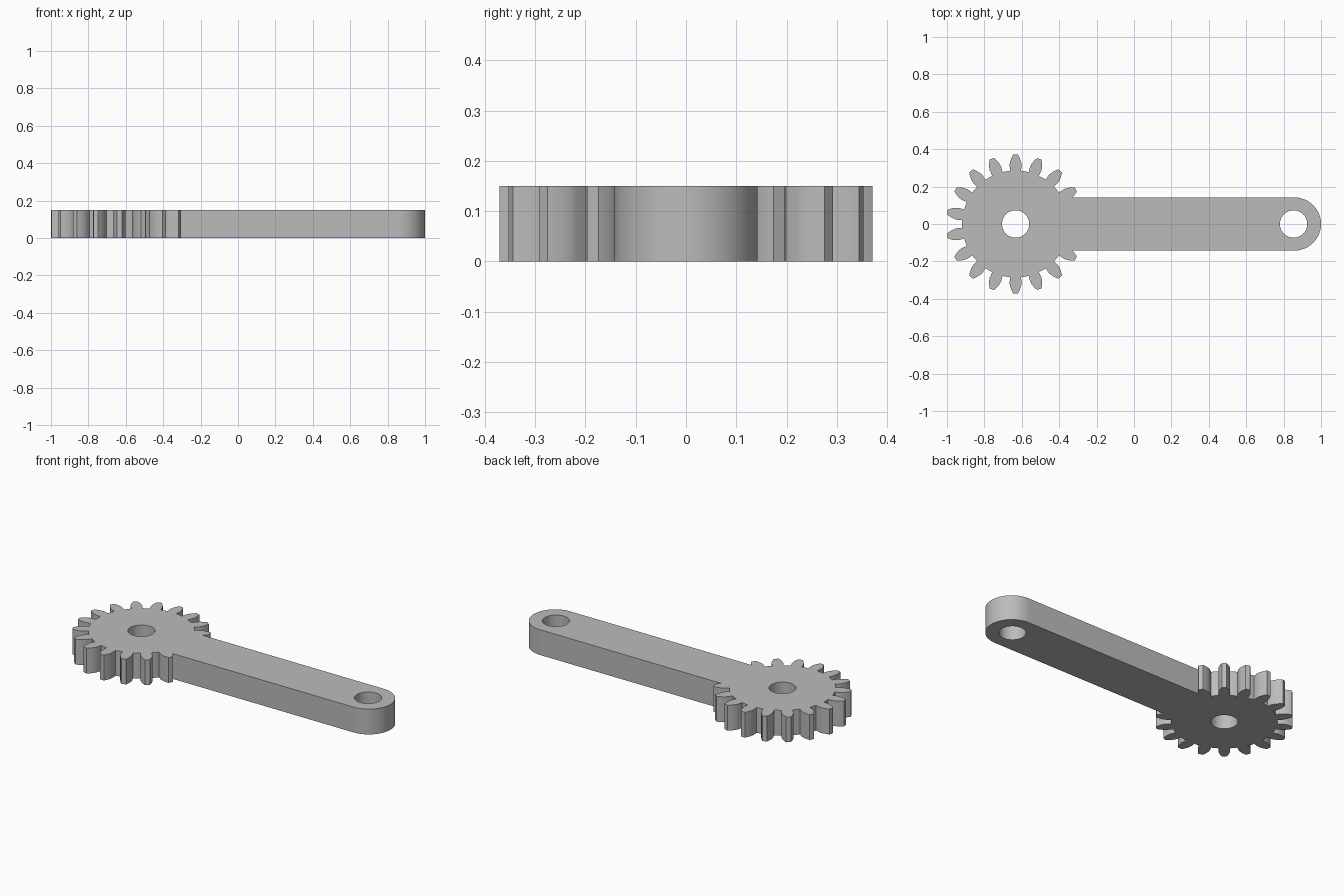
import bpy, bmesh
from math import pi, cos, sin, tan, acos, radians, sqrt

cube = bpy.data.objects.get("Cube")
if cube:
    bpy.data.objects.remove(cube)

GEAR_X, ARM_X = -0.633, 0.858        # gear centre and arm end centre
HALF, THICK, HOLE = 0.142, 0.15, 0.073
TEETH = 18
TIP, PITCH, ROOT = 0.371, 0.334, 0.286
BASE = PITCH * cos(radians(20))


def involute(r):
    a = acos(min(1, BASE / r))
    return tan(a) - a


def half_angle(r):
    """Half the angle a tooth covers at radius r (radial below the base circle)."""
    return pi / (2 * TEETH) + involute(PITCH) - involute(max(r, BASE))


def arc(cx, r, start, end, n):
    return [(cx + r * cos(start + (end - start) * i / n),
             r * sin(start + (end - start) * i / n)) for i in range(n + 1)]


# Gear outline, leaving out the part covered by the arm
flank = [ROOT] + [BASE + (TIP - BASE) * i / 6 for i in range(7)]
outline = []
for t in range(TEETH):
    mid = 2 * pi * (t + 0.5) / TEETH
    for side, radii in ((-1, flank), (1, flank[::-1])):
        for r in radii:
            a = mid + side * half_angle(r)
            outline.append((GEAR_X + r * cos(a), r * sin(a)))
    gap_start, gap_end = mid + half_angle(ROOT), mid + 2 * pi / TEETH - half_angle(ROOT)
    outline += arc(GEAR_X, ROOT, gap_start, gap_end, 4)[1:-1]
outline = [p for p in outline if p[0] < GEAR_X or abs(p[1]) > HALF + 0.001]

# Arm outline with its rounded end
join_x = GEAR_X + sqrt(PITCH ** 2 - HALF ** 2)
outline += [(join_x, -HALF)] + arc(ARM_X, HALF, -pi / 2, pi / 2, 40) + [(join_x, HALF)]

# Fill the outline around both holes and extrude it upwards
bm = bmesh.new()
loops = [outline] + [arc(x, HOLE, 0, 2 * pi, 48)[:-1] for x in (GEAR_X, 0.853)]
edges = []
for loop in loops:
    vs = [bm.verts.new((x, y, 0)) for x, y in loop]
    edges += [bm.edges.new((a, b)) for a, b in zip(vs, vs[1:] + vs[:1])]
bmesh.ops.triangle_fill(bm, edges=edges, use_beauty=True, normal=(0, 0, 1))
top = bmesh.ops.extrude_face_region(bm, geom=bm.faces[:], use_keep_orig=True)
for v in top["geom"]:
    if isinstance(v, bmesh.types.BMVert):
        v.co.z = THICK
bmesh.ops.recalc_face_normals(bm, faces=bm.faces[:])
mesh = bpy.data.meshes.new("gear_arm")
bm.to_mesh(mesh)
bm.free()

# Plain grey material
grey = bpy.data.materials.new("grey")
grey.use_nodes = True
color = (0.5, 0.5, 0.5, 1)
grey.diffuse_color = color
grey.node_tree.nodes["Principled BSDF"].inputs["Base Color"].default_value = color
mesh.materials.append(grey)

gear_arm = bpy.data.objects.new("gear_arm", mesh)
bpy.context.collection.objects.link(gear_arm)
bpy.context.view_layer.objects.active = gear_arm
gear_arm.select_set(True)
bpy.ops.object.shade_smooth_by_angle(angle=radians(30))
